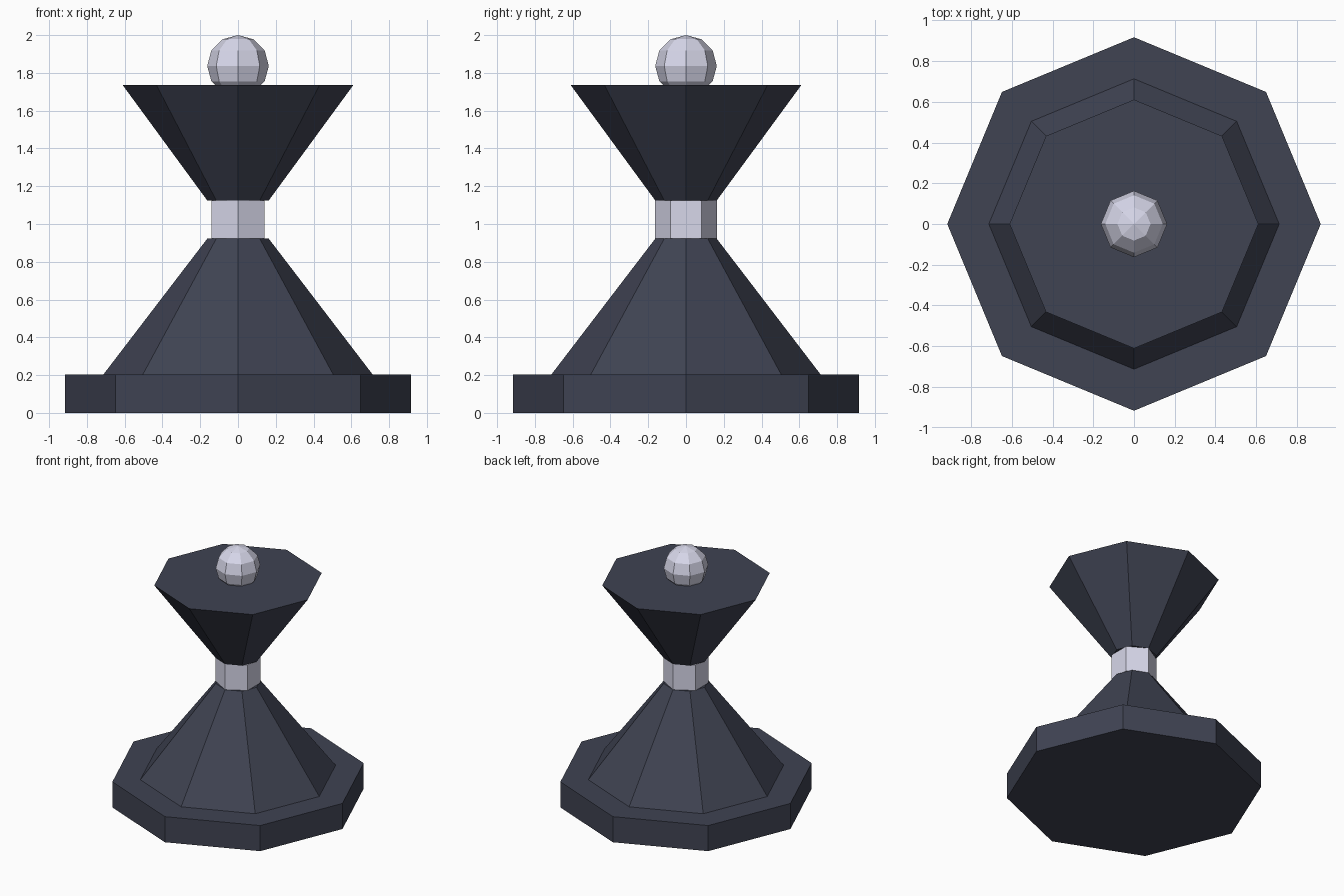
import bpy

if "Cube" in bpy.data.objects:
    bpy.data.objects.remove(bpy.data.objects["Cube"])


def material(name, color):
    mat = bpy.data.materials.new(name)
    mat.diffuse_color = color
    mat.use_nodes = True
    mat.node_tree.nodes["Principled BSDF"].inputs["Base Color"].default_value = mat.diffuse_color
    return mat


DARK = material("dark_slate", (0.05, 0.056, 0.085, 1))
PALE = material("pale_lavender", (0.68, 0.68, 0.82, 1))


def frustum(name, sides, z0, z1, r0, r1, mat):
    """Flat-sided tapered prism between two heights."""
    bpy.ops.mesh.primitive_cone_add(vertices=sides, radius1=r0, radius2=r1,
                                    depth=z1 - z0, location=(0, 0, (z0 + z1) / 2))
    obj = bpy.context.object
    obj.name = name
    obj.data.materials.append(mat)


# Stacked body: base slab, lower cone, hexagonal neck, flared top
frustum("base", 8, 0, 0.203, 0.917, 0.917, DARK)
frustum("lower_cone", 8, 0.203, 0.922, 0.713, 0.163, DARK)
frustum("neck", 6, 0.922, 1.125, 0.163, 0.163, PALE)
frustum("flared_top", 8, 1.125, 1.736, 0.163, 0.611, DARK)

# Faceted ball, partly sunk into the flared top
bpy.ops.mesh.primitive_uv_sphere_add(segments=8, ring_count=6, radius=0.163,
                                     location=(0, 0, 1.837))
ball = bpy.context.object
ball.name = "ball"
ball.data.materials.append(PALE)
